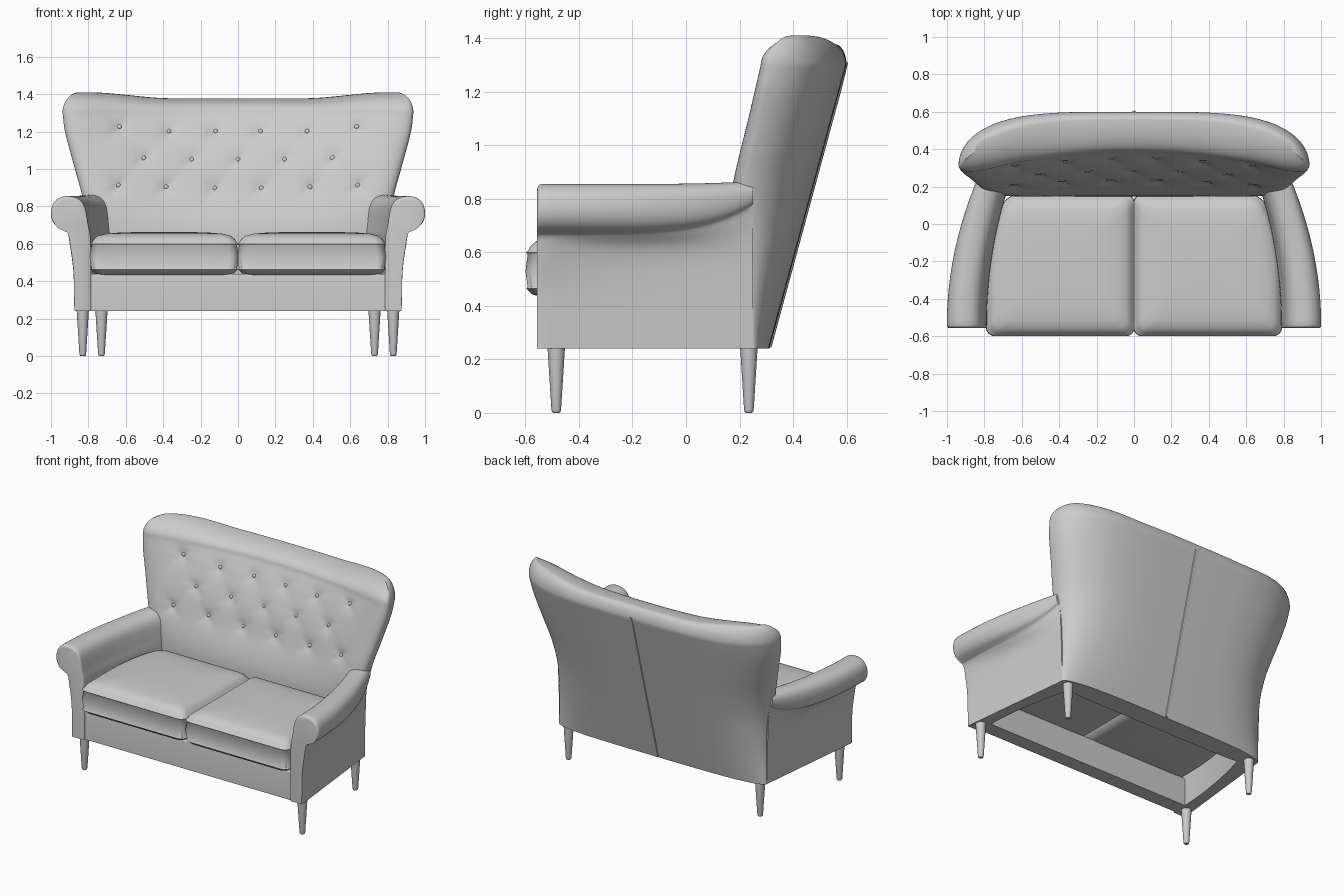
import bpy, bmesh, math

if "Cube" in bpy.data.objects:
    bpy.data.objects.remove(bpy.data.objects["Cube"])


def interp(pts, v):
    """Smooth cubic through (key, value) points."""
    n = len(pts)
    v = min(max(v, pts[0][0]), pts[-1][0])
    i = 0
    while i < n - 2 and v > pts[i + 1][0]:
        i += 1

    def slope(k):
        a, b = pts[max(k - 1, 0)], pts[min(k + 1, n - 1)]
        return (b[1] - a[1]) / (b[0] - a[0])
    (x0, y0), (x1, y1) = pts[i], pts[i + 1]
    h = x1 - x0
    t = (v - x0) / h
    return (y0 * (2*t**3 - 3*t*t + 1) + y1 * (3*t*t - 2*t**3)
            + h * slope(i) * (t**3 - 2*t*t + t) + h * slope(i + 1) * (t**3 - t*t))


def smooth_line(pts, steps=4):
    """Refine an open 2D polyline with a smooth curve."""
    xs = [(k, p[0]) for k, p in enumerate(pts)]
    zs = [(k, p[1]) for k, p in enumerate(pts)]
    m = (len(pts) - 1) * steps
    return [(interp(xs, k / steps), interp(zs, k / steps)) for k in range(m + 1)]


def finish(name, bm, mirror=False, angle=40):
    bmesh.ops.recalc_face_normals(bm, faces=bm.faces[:])
    me = bpy.data.meshes.new(name)
    bm.to_mesh(me)
    bm.free()
    ob = bpy.data.objects.new(name, me)
    bpy.context.collection.objects.link(ob)
    if mirror:
        mod = ob.modifiers.new("mirror", 'MIRROR')
        mod.use_mirror_merge = False
    bpy.ops.object.select_all(action='DESELECT')
    ob.select_set(True)
    bpy.context.view_layer.objects.active = ob
    bpy.ops.object.shade_smooth_by_angle(angle=math.radians(angle))
    return ob


def loft(name, rings, mirror=False, cap_end=True, angle=40):
    """Skin a list of closed rings and cap the ends."""
    bm = bmesh.new()
    rows = [[bm.verts.new(p) for p in r] for r in rings]
    n = len(rows[0])
    for a, b in zip(rows, rows[1:]):
        for i in range(n):
            j = (i + 1) % n
            bm.faces.new((a[i], a[j], b[j], b[i]))
    bm.faces.new(rows[0])
    if cap_end:
        bm.faces.new(rows[-1])
    bmesh.ops.remove_doubles(bm, verts=bm.verts[:], dist=1e-5)
    return finish(name, bm, mirror, angle)


# ---- winged backrest shape ----
WIDTH = [(.24, .79), (.66, .80), (.85, .832), (1.0, .872), (1.2, .925), (1.3, .938)]
TIP = [(.24, .25), (.5, .225), (.8, .22), (1.1, .28), (1.3, .315)]
FRONT = [(.24, .17), (.65, .15), (.9, .22), (1.05, .265), (1.2, .33), (1.3, .385)]
Z_MAIN = 1.30

BUTTONS = [(s * x, z) for x, z in ((.635, 1.225), (.37, 1.2), (.12, 1.2),
                                   (.64, .912), (.385, .903), (.125, .897),
                                   (.505, 1.058), (.248, 1.05)) for s in (-1, 1)]
BUTTONS.append((0, 1.05))


def back_y(s, z):
    yb = .312 + (z - .24) * .288 / 1.06
    return yb - (yb - interp(TIP, z)) * (1 - math.sqrt(max(0, 1 - s**4)))


def front_y(s, z, x):
    tip, r = interp(TIP, z), .075
    y = tip - r * math.sqrt(max(0, 1 - s**12)) + (interp(FRONT, z) - tip + r) * (1 - s**2.2)
    # tufting dimples with short diagonal folds
    for bx, bz in BUTTONS:
        dx, dz = x - bx, z - bz
        d = math.hypot(dx, dz)
        if d < .2:
            fold = 1 - .35 * math.cos(4 * math.atan2(dz, dx)) * min(1, d / .03)
            y += .026 * math.exp(-d / .032) * fold
    return y


def back_ring(z, a):
    """Closed ring at height z; a > 0 rolls it over the top edge."""
    n, k = 110, 1 - math.cos(a)
    w = interp(WIDTH, z)
    front, back = [], []
    for i in range(n + 1):
        u = math.sin(math.pi / 2 * (2 * i / n - 1))
        s = abs(u)
        x = u * (w - .09 * k)
        t = min(max((abs(x) - .35) / .45, 0), 1)
        top = 1.378 + .032 * t * t * (3 - 2 * t)
        zz = z + (top - z) * math.sin(a)
        yf, yb = front_y(s, z, u * w), back_y(s, z)
        ridge = yb + .2 * (yf - yb) + .075 * s**10
        front.append((x, yf + (ridge - yf) * k, zz))
        back.append((x, yb + (ridge - yb) * k, zz))
    return front + back[-2:0:-1]


rings = [back_ring(.24 + (Z_MAIN - .24) * i / 66, 0) for i in range(67)]
rings += [back_ring(Z_MAIN, math.pi / 2 * i / 12) for i in range(1, 13)]
loft("backrest", rings, cap_end=False, angle=60)

# tufting buttons
bm = bmesh.new()
for bx, bz in BUTTONS:
    y = front_y(abs(bx) / interp(WIDTH, bz), bz, bx)
    res = bmesh.ops.create_uvsphere(bm, u_segments=14, v_segments=8, radius=.014)
    for v in res['verts']:
        v.co = (v.co.x + bx, v.co.y * .7 + y - .004, v.co.z + bz)
finish("back_buttons", bm)

# centre seam cord down the rear
seam = []
for i in range(13):
    z = .245 + (1.31 - .245) * i / 12
    seam.append([(.01 * math.cos(t * math.pi / 4),
                  back_y(0, min(z, 1.3)) + .006 * math.sin(t * math.pi / 4), z) for t in range(8)])
loft("rear_seam", seam)

# ---- rolled arms: front section blended into rear section ----
SEC_A = [(.875, .24), (.88, .45), (.9, .6), (.912, .66), (.935, .675), (.972, .695), (.995, .73),
         (1.0, .775), (.985, .82), (.95, .848), (.905, .855), (.855, .842), (.82, .80),
         (.80, .7), (.787, .6), (.785, .24)]
SEC_B = [(.79, .24), (.795, .45), (.80, .6), (.805, .72), (.81, .775), (.825, .785), (.832, .8),
         (.834, .82), (.83, .84), (.81, .86), (.76, .866), (.71, .85), (.675, .80),
         (.66, .7), (.655, .6), (.66, .24)]


def arm_section(y, scale=1.0):
    t = max(0, (y + .54) / .79)
    pts = []
    for i, (a, b) in enumerate(zip(SEC_A, SEC_B)):
        fx = t if i < 3 else t * t
        pts.append((a[0] + (b[0] - a[0]) * fx, a[1] + (b[1] - a[1]) * t**5))
    out = []
    for x, z in smooth_line(pts):
        out.append((.87 + (x - .87) * scale, y, .58 + (z - .58) * scale if z > .25 else z))
    return out


stations = [arm_section(-.556, .93), arm_section(-.554, .965), arm_section(-.548, .99)]
stations += [arm_section(-.54 + .79 * i / 24) for i in range(25)]
loft("arms", stations, mirror=True)

# ---- seat cushions ----
EDGE = [(-.6, .785), (-.3, .785), (-.1, .765), (.05, .725), (.15, .67)]
PROFILE = [(.43, .10), (.434, .05), (.443, .018), (.458, .004), (.464, -.003), (.47, .002),
           (.53, -.006), (.592, .002), (.6, -.004), (.607, .004), (.625, .014), (.643, .036),
           (.654, .08), (.66, .15), (.663, .25)]


def cushion_ring(z, inset):
    """Rounded rectangle, narrowed towards the rear by EDGE."""
    flat = []
    h, r = .372 - inset, .045
    for q in range(4):
        a0 = q * math.pi / 2
        ca, sa = round(math.cos(a0)), round(math.sin(a0))
        quarter = [(h, -(h - r) + 2 * (h - r) * j / 12) for j in range(12)]
        quarter += [(h - r + r * math.cos(j * math.pi / 16), h - r + r * math.sin(j * math.pi / 16))
                    for j in range(8)]
        flat += [(x * ca - y * sa, x * sa + y * ca) for x, y in quarter]
    ring = []
    for u, v in flat:
        y = v - .222
        outer = interp(EDGE, y)
        hx = (outer - .003) / 2
        ring.append(((outer + .003) / 2 + u / h * (hx - inset), y, z))
    return ring


loft("seat_cushions", [cushion_ring(z, d) for z, d in PROFILE], mirror=True, angle=60)

# ---- front rail ----
bm = bmesh.new()
bmesh.ops.create_cube(bm, size=1)
for v in bm.verts:
    v.co = (v.co.x * 1.58, v.co.y * .1 - .494, v.co.z * .2 + .34)
top_edges = [e for e in bm.edges if all(v.co.z > .4 for v in e.verts)]
bmesh.ops.bevel(bm, geom=top_edges, offset=.015, segments=4, affect='EDGES', profile=.5)
finish("front_rail", bm)

# ---- tapered legs ----
for name, x, y in (("front_legs", .83, -.485), ("back_legs", .73, .235)):
    rows = [[(x + r * math.cos(2 * math.pi * i / 24), y + r * math.sin(2 * math.pi * i / 24), z)
             for i in range(24)]
            for z, r in ((0, .012), (.004, .016), (.012, .018), (.25, .033))]
    loft(name, rows, mirror=True)
